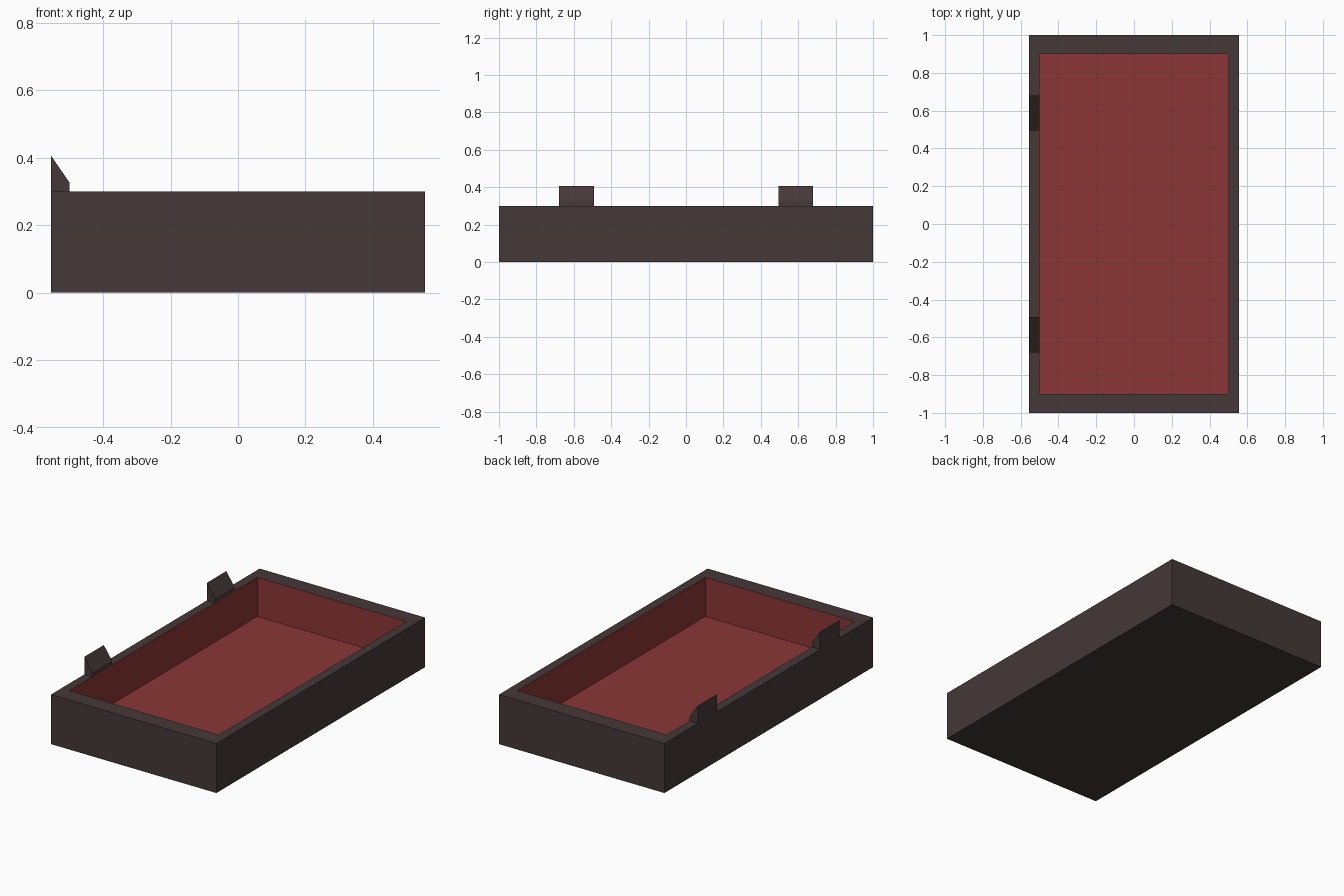
import bpy, bmesh
from mathutils import Matrix

if "Cube" in bpy.data.objects:
    bpy.data.objects.remove(bpy.data.objects["Cube"])

HX, HY, H = 0.555, 1.0, 0.30      # outer half sizes and height
IX, IY, FLOOR = 0.50, 0.90, 0.063  # inner half sizes and floor level


def material(name, rgb):
    m = bpy.data.materials.new(name)
    m.diffuse_color = (*rgb, 1)
    m.use_nodes = True
    m.node_tree.nodes["Principled BSDF"].inputs["Base Color"].default_value = m.diffuse_color
    return m


dark = material("dark brown", (0.060, 0.040, 0.040))
red = material("red lining", (0.260, 0.038, 0.038))


def add_object(name, bm, mats):
    bmesh.ops.recalc_face_normals(bm, faces=bm.faces)
    me = bpy.data.meshes.new(name)
    bm.to_mesh(me)
    bm.free()
    for m in mats:
        me.materials.append(m)
    ob = bpy.data.objects.new(name, me)
    bpy.context.collection.objects.link(ob)
    return ob


# Tray: solid box with its top inset to a rim and sunk to a red-lined well
bm = bmesh.new()
bmesh.ops.create_cube(bm, size=1, matrix=Matrix.Translation((0, 0, H / 2))
                      @ Matrix.Diagonal((2 * HX, 2 * HY, H, 1)))
bm.normal_update()
top = max(bm.faces, key=lambda f: f.calc_center_median().z)
bmesh.ops.inset_region(bm, faces=[top], thickness=0.05)
for v in top.verts:
    v.co.x = IX if v.co.x > 0 else -IX
    v.co.y = IY if v.co.y > 0 else -IY
well = bmesh.ops.extrude_discrete_faces(bm, faces=[top])["faces"][0]
for v in well.verts:
    v.co.z = FLOOR
well.material_index = 1
for e in well.edges:
    for f in e.link_faces:
        f.material_index = 1
add_object("tray", bm, [dark, red])

# Wedge-shaped hinge tabs on the left rim
profile = [(-HX, H), (-HX, 0.407), (-IX, 0.327), (-IX, H)]
for name, y0, y1 in (("front_hinge_tab", -0.68, -0.493), ("back_hinge_tab", 0.495, 0.68)):
    bm = bmesh.new()
    face = bm.faces.new([bm.verts.new((x, y0, z)) for x, z in profile])
    ext = bmesh.ops.extrude_face_region(bm, geom=[face])["geom"]
    verts = [g for g in ext if isinstance(g, bmesh.types.BMVert)]
    bmesh.ops.translate(bm, verts=verts, vec=(0, y1 - y0, 0))
    add_object(name, bm, [dark])
